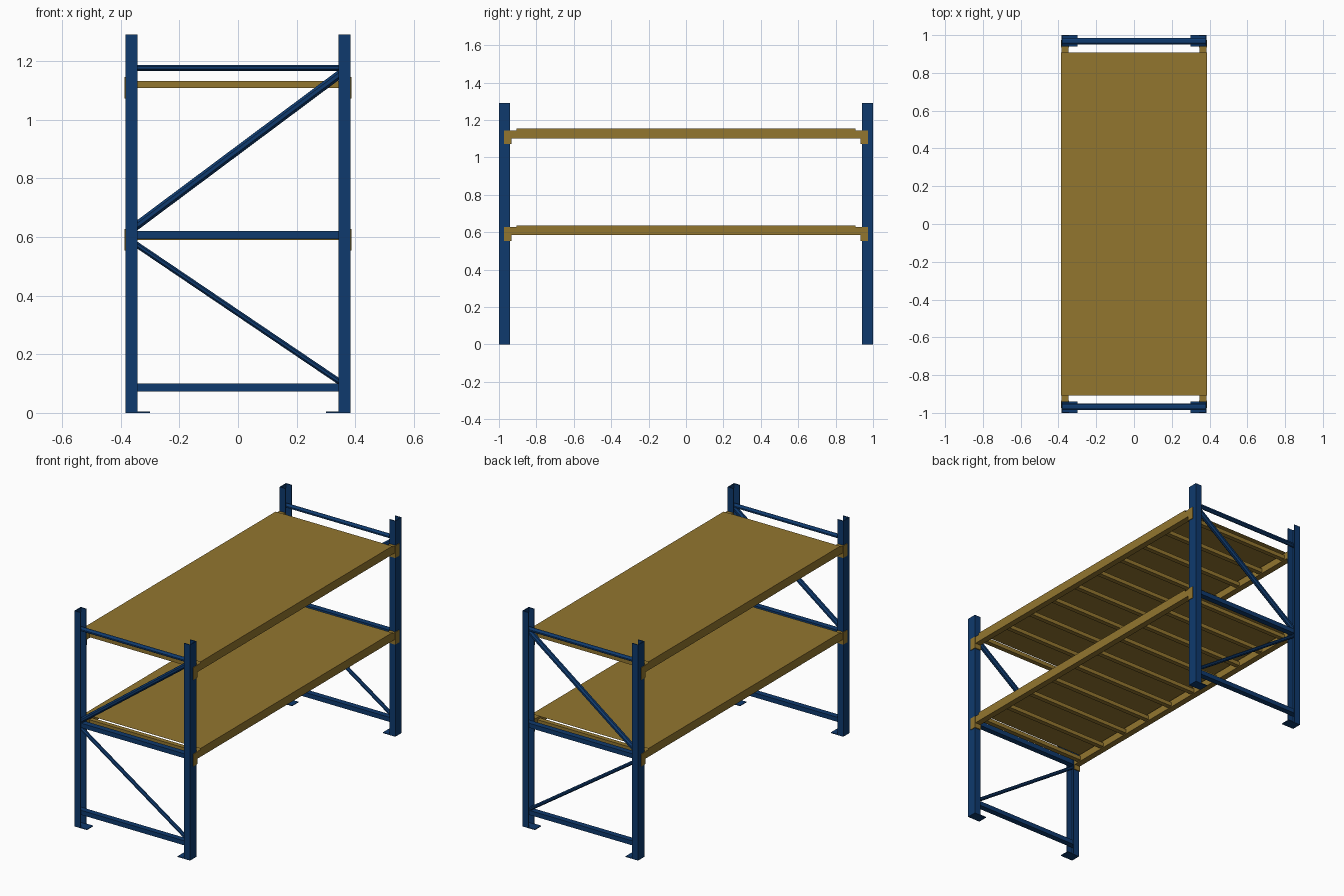
import bpy, bmesh, math
from mathutils import Vector

if "Cube" in bpy.data.objects:
    bpy.data.objects.remove(bpy.data.objects["Cube"])


def material(name, rgb):
    m = bpy.data.materials.new(name)
    m.diffuse_color = (*rgb, 1)
    m.use_nodes = True
    m.node_tree.nodes["Principled BSDF"].inputs["Base Color"].default_value = m.diffuse_color
    return m


BLUE = material("dark blue steel", (0.0045, 0.042, 0.155))
OCHRE = material("ochre steel", (0.29, 0.18, 0.028))


def finish(bm, name, mat):
    me = bpy.data.meshes.new(name)
    bmesh.ops.recalc_face_normals(bm, faces=bm.faces)
    bm.to_mesh(me)
    bm.free()
    ob = bpy.data.objects.new(name, me)
    me.materials.append(mat)
    bpy.context.collection.objects.link(ob)
    return ob


def box(name, mat, xs, ys, zs):
    bm = bmesh.new()
    v = bmesh.ops.create_cube(bm, size=1)["verts"]
    for w in v:
        w.co = Vector([sum(r) / 2 + c * (r[1] - r[0]) for r, c in zip((xs, ys, zs), w.co)])
    return finish(bm, name, mat)


def span(a, b):
    return (min(a, b), max(a, b))


def extrude_profile(name, mat, pts, z0, z1):
    bm = bmesh.new()
    f = bm.faces.new([bm.verts.new((x, y, z0)) for x, y in pts])
    r = bmesh.ops.extrude_face_region(bm, geom=[f])
    for g in r["geom"]:
        if isinstance(g, bmesh.types.BMVert):
            g.co.z = z1
    return finish(bm, name, mat)


def brace(name, x0, z0, x1, z1, y, height, depth, sides):
    # straight bar in an end frame, height in the frame plane, depth along y
    bm = bmesh.new()
    d = Vector((x1 - x0, 0, z1 - z0))
    n = Vector((-d.z, 0, d.x)).normalized()
    k = 0.5 / math.cos(math.pi / sides)
    rings = []
    for p in (Vector((x0, y, z0)), Vector((x1, y, z1))):
        ring = []
        for i in range(sides):
            a = 2 * math.pi * (i + 0.5) / sides
            ring.append(bm.verts.new(p + n * (height * k * math.sin(a))
                                     + Vector((0, depth * k * math.cos(a), 0))))
        rings.append(ring)
    for i in range(sides):
        j = (i + 1) % sides
        bm.faces.new((rings[0][i], rings[0][j], rings[1][j], rings[1][i]))
    bm.faces.new(rings[0])
    bm.faces.new(rings[1])
    return finish(bm, name, BLUE)


T = 0.005
for sy in (-1, 1):
    # channel posts, open towards the middle, with foot plates
    for sx in (-1, 1):
        prof = [(0.343, 0.94), (0.383, 0.94), (0.383, 1.0), (0.343, 1.0),
                (0.343, 1.0 - T), (0.383 - T, 1.0 - T), (0.383 - T, 0.94 + T), (0.343, 0.94 + T)]
        extrude_profile("post", BLUE, [(sx * x, sy * y) for x, y in prof], 0, 1.29)
        box("foot_plate", BLUE, span(sx * 0.30, sx * 0.383), span(sy * 0.94, sy * 1.0), (0, 0.004))
    # horizontal and diagonal bracing of each end frame
    y = sy * 0.968
    brace("bottom_rail", -0.378, 0.086, 0.378, 0.086, y, 0.027, 0.034, 4)
    brace("middle_rail", -0.378, 0.607, 0.378, 0.607, y, 0.027, 0.034, 4)
    brace("top_rail", -0.378, 1.176, 0.378, 1.176, y, 0.021, 0.032, 8)
    brace("upper_diagonal", -0.37, 0.62, 0.37, 1.172, y, 0.028, 0.032, 8)
    brace("lower_diagonal", -0.37, 0.59, 0.37, 0.09, y, 0.02, 0.025, 8)

# shelves
for base in (0.584, 1.102):
    for sx in (-1, 1):
        # side beams and their angle connectors
        box("shelf_beam", OCHRE, span(sx * 0.347, sx * 0.384), (-0.938, 0.938), (base, base + 0.043))
        for sy in (-1, 1):
            box("connector_inner", OCHRE, span(sx * 0.345, sx * 0.386), span(sy * 0.934, sy * 0.94),
                (base - 0.03, base + 0.043))
            box("connector_outer", OCHRE, span(sx * 0.383, sx * 0.387), span(sy * 0.934, sy * 0.974),
                (base - 0.03, base + 0.043))
    # thin deck sheet with folded side lips
    bm = bmesh.new()
    rows = [[bm.verts.new((x, yy, base + z)) for x, z in
             ((-0.386, 0.04), (-0.386, 0.052), (0.386, 0.052), (0.386, 0.04))] for yy in (-0.907, 0.907)]
    for i in range(3):
        bm.faces.new((rows[0][i], rows[0][i + 1], rows[1][i + 1], rows[1][i]))
    finish(bm, "deck_sheet", OCHRE)
    # support bars under the deck
    for i in range(10):
        yc = -0.895 + i * 1.79 / 9
        box("support_bar", OCHRE, (-0.35, 0.35), (yc - 0.014, yc + 0.014), (base + 0.005, base + 0.029))
